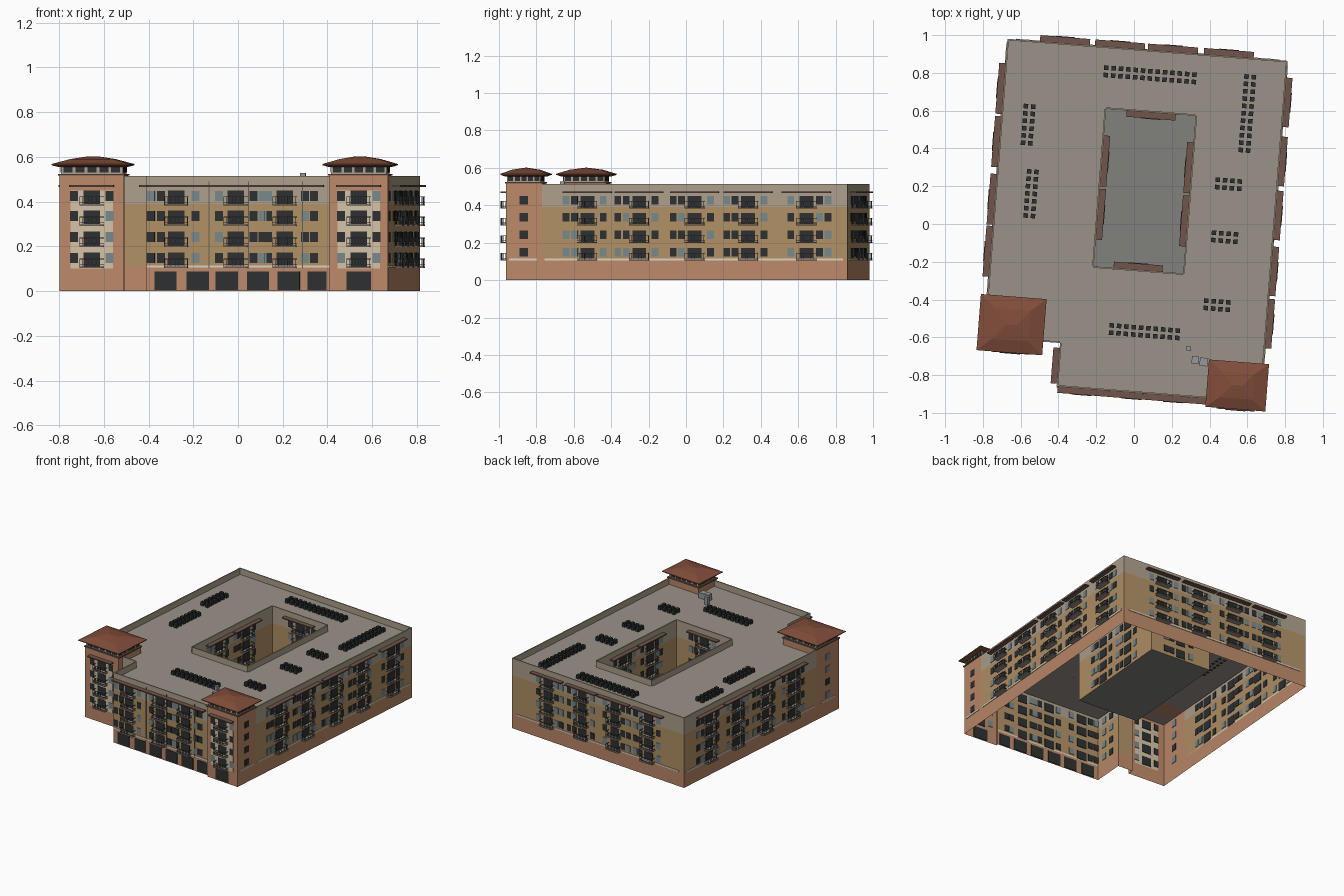
import bpy, bmesh, math, random
from mathutils import Matrix, Vector

if "Cube" in bpy.data.objects:
    bpy.data.objects.remove(bpy.data.objects["Cube"])

random.seed(4)
ROT = Matrix.Rotation(-math.radians(4.5), 4, 'Z')
FLOORS = [0.148, 0.242, 0.336, 0.426]      # window centre heights
ROOF, TOP, BASE, BAND = 0.47, 0.515, 0.11, 0.39
COLORS = {
    'orange': (.50, .25, .14), 'tan': (.44, .28, .13), 'beige': (.42, .35, .26),
    'cream': (.66, .54, .38), 'deck': (.33, .29, .255), 'tile': (.22, .075, .042),
    'dark': (.027, .029, .03), 'glass': (.19, .25, .26), 'trim': (.72, .65, .55),
    'rail': (.12, .115, .11), 'shade': (.16, .09, .07), 'floor': (.22, .22, .2),
    'metal': (.3, .32, .34)}
mats, parts = {}, {}
for k, c in COLORS.items():
    mats[k] = bpy.data.materials.new(k)
    mats[k].diffuse_color = (*c, 1)


def part(name, mat):
    """Get (or start) the mesh that collects one kind of part."""
    if name not in parts:
        parts[name] = (bmesh.new(), mat)
    return parts[name][0]


def quad(bm, pts):
    bm.faces.new([bm.verts.new(p) for p in pts])


def loft(bm, rings):
    """Skin a stack of 4-point rings and cap both ends."""
    vs = [[bm.verts.new(p) for p in r] for r in rings]
    for a, b in zip(vs, vs[1:]):
        for i in range(4):
            j = (i + 1) % 4
            bm.faces.new((a[i], a[j], b[j], b[i]))
    bm.faces.new(vs[0][::-1])
    bm.faces.new(vs[-1])


def rect(u0, u1, v0, v1, z):
    return [(u0, v0, z), (u1, v0, z), (u1, v1, z), (u0, v1, z)]


def box(bm, u0, u1, v0, v1, z0, z1):
    loft(bm, [rect(u0, u1, v0, v1, z0), rect(u0, u1, v0, v1, z1)])


class Face:
    """Places boxes on a wall: a = along wall, o = outward, z = up."""
    def __init__(self, u, v, n):
        self.p, self.n = Vector((u, v)), Vector(n)
        self.t = Vector((-n[1], n[0]))

    def box(self, name, mat, a0, a1, o0, o1, z0, z1):
        q = [self.p + self.t * a + self.n * o for a, o in ((a0, o0), (a1, o1))]
        us, vs = sorted((q[0].x, q[1].x)), sorted((q[0].y, q[1].y))
        box(part(name, mat), *us, *vs, z0, z1)

    def window(self, a, z, w=.036, h=.045, glass=None):
        g = random.random() < .4 if glass is None else glass
        nm, m = ('light_windows', 'glass') if g else ('dark_windows', 'dark')
        self.box(nm, m, a - w / 2, a + w / 2, -.004, .003, z - h / 2, z + h / 2)

    def balcony(self, z, w=.105, d=.036):
        h, r = w / 2, .0016
        self.box('balcony_doors', 'dark', -.037, .037, -.004, .003, z - .037, z + .024)
        z0, z1 = z - .044, z - .006
        self.box('balcony_decks', 'deck', -h, h, 0, d, z0, z0 + .006)
        for zz in (z0 + .012, z1):
            self.box('balcony_rails', 'rail', -h, h, d - 2 * r, d, zz, zz + .003)
            for s in (-h, h - 2 * r):
                self.box('balcony_rails', 'rail', s, s + 2 * r, 0, d, zz, zz + .003)
        for i in range(9):
            a = -h + r + i * (w - 2 * r) / 8
            self.box('balcony_bars', 'rail', a - r / 2, a + r / 2, d - 2 * r, d - r, z0, z1)
        for s in (-h, h - r):
            self.box('balcony_bars', 'rail', s, s + r, d / 2, d / 2 + r, z0, z1)

    def sunshade(self, length, d=.033):
        self.box('sunshades', 'shade', -length / 2, length / 2, 0, d, .466, .474)

    def bay(self, offsets, length):
        for z in FLOORS:
            self.balcony(z)
            for a in offsets:
                self.window(a, z)
        if length:
            self.sunshade(length)


# Outer walls: (start corner, is tower); each runs to the next corner
OUT = [((-.745, -.70), 1), ((-.456, -.70), 1), ((-.456, -.659), 0), ((-.341, -.659), 0),
       ((-.341, -.89), 0), ((.482, -.89), 1), ((.482, -.907), 1), ((.743, -.907), 1),
       ((.743, -.715), 0), ((.743, .925), 0), ((-.745, .925), 0), ((-.745, -.465), 1)]
CU0, CU1, CV0, CV1 = -.195, .28, -.24, .596
YARD = [(CU0, CV0), (CU0, CV1), (CU1, CV1), (CU1, CV0)]


def wall(a, b, bands):
    for name, mat, z0, z1 in bands:
        quad(part(name, mat), [(*a, z0), (*b, z0), (*b, z1), (*a, z1)])


def parapet(a, b):
    """Inner skin and cap of the low wall around the roof."""
    a, b = Vector(a), Vector(b)
    d = (b - a).normalized()
    n = Vector((-d.y, d.x)) * .008
    bm = part('parapet', 'beige')
    quad(bm, [(*(b + n), ROOF), (*(a + n), ROOF), (*(a + n), TOP), (*(b + n), TOP)])
    quad(bm, [(*a, TOP), (*b, TOP), (*(b + n), TOP), (*(a + n), TOP)])


for i, (a, tower) in enumerate(OUT):
    b = OUT[(i + 1) % len(OUT)][0]
    wall(a, b, [('tower_walls', 'orange', 0, TOP)] if tower else
         [('base_walls', 'orange', 0, BASE), ('middle_walls', 'tan', BASE, BAND),
          ('upper_walls', 'beige', BAND, TOP)])
    parapet(a, b)
for i, a in enumerate(YARD):
    b = YARD[(i + 1) % 4]
    wall(a, b, [('courtyard_walls', 'tan', .1, BAND), ('courtyard_upper_walls', 'beige', BAND, TOP)])
    parapet(a, b)

# Flat roof and courtyard floor
for r in [(-.745, -.456, -.70, .925), (-.456, -.341, -.659, .925), (-.341, CU0, -.89, .925),
          (CU0, CU1, -.89, CV0), (CU0, CU1, CV1, .925), (CU1, .743, -.89, .925)]:
    quad(part('flat_roof', 'deck'), rect(*r, ROOF))
quad(part('courtyard_floor', 'floor'), rect(CU0, CU1, CV0, CV1, .1))

# Bays of balconies, windows and sunshades on each side
L, R = (-.115, -.07, .085), (-.085, .07, .115)
for i, v in enumerate((-.47, -.192, .105, .392, .705)):
    Face(.743, v, (1, 0)).bay(R if i == 4 else L, .262)
for i, u in enumerate((-.44, -.148, .133, .43)):
    Face(u, .925, (0, 1)).bay((L, R)[i % 2], .265)
for i, v in enumerate((.66, .378, .072, -.204)):
    Face(-.745, v, (-1, 0)).bay((L, R)[i % 2], .27)
for u, offs in ((-.206, L), (.06, (-.075, .08, .12)), (.28, (-.075, .09, .13))):
    Face(u, -.89, (0, -1)).bay(offs, 0)
Face(.06, -.89, (0, -1)).sunshade(.79)
for v in (.32, .037):
    Face(CU0, v, (1, 0)).bay(L, .27)
    Face(CU1, v, (-1, 0)).bay(R, .27)
Face(.045, CV1, (0, -1)).bay(R, .26)
Face(.04, CV0, (0, 1)).bay(L, .26)
notch = Face(-.341, -.78, (-1, 0))
notch.sunshade(.19)
for z in FLOORS:
    notch.window(-.04, z)
    notch.window(.04, z)

# Light trim line above the base
for u, v, n, w in ((.743, .1, (1, 0), 1.6), (0, .925, (0, 1), 1.4), (-.745, .23, (-1, 0), 1.35),
                   (.07, -.89, (0, -1), .82), (.743, -.815, (1, 0), .15), (-.745, -.58, (-1, 0), .15)):
    Face(u, v, n).box('trim_lines', 'trim', -w / 2, w / 2, 0, .004, .105, .115)

# Garage openings and downpipes on the front
for u, w in ((-.255, .1), (-.11, .1), (.02, .1), (.16, .1), (.297, .1), (.425, .085)):
    Face(u, -.89, (0, -1)).box('garage_doors', 'dark', -w / 2, w / 2, -.004, .003, .006, .088)
Face(.612, -.907, (0, -1)).box('garage_doors', 'dark', -.055, .055, -.004, .003, .006, .088)
for u in (-.06, .118, .36):
    Face(u, -.89, (0, -1)).box('downpipes', 'rail', -.002, .002, 0, .005, .1, .49)

# Corner towers: cream front panel, balconies, belvedere, hipped tile roof
for u0, u1, v0, v1, r in ((-.745, -.456, -.70, -.465, (-.779, -.43, -.731, -.433)),
                          (.482, .743, -.907, -.715, (.452, .771, -.935, -.684))):
    uc, vc = (u0 + u1) / 2, (v0 + v1) / 2
    front = Face(uc, v0, (0, -1))
    front.box('tower_panels', 'cream', -.095, .095, 0, .002, .1, .45)
    front.bay((-.08, .08), .2)
    side = Face(u1, vc, (1, 0)) if u0 > 0 else Face(u0, vc, (-1, 0))
    for z in FLOORS:
        side.window(0, z, w=.045)
    box(part('tower_tops', 'orange'), u0, u1, v0, v1, ROOF, .516)
    box(part('tower_cornices', 'shade'), u0 - .006, u1 + .006, v0 - .006, v1 + .006, .516, .524)
    box(part('belvederes', 'beige'), u0 + .006, u1 - .006, v0 + .006, v1 - .006, .524, .563)
    for f, w in ((Face(uc, v0 + .006, (0, -1)), u1 - u0), (Face(uc, v1 - .006, (0, 1)), u1 - u0),
                 (Face(u0 + .006, vc, (-1, 0)), v1 - v0), (Face(u1 - .006, vc, (1, 0)), v1 - v0)):
        for k in range(-2, 3):
            a = k * w * .185
            f.box('belvedere_openings', 'dark', a - w * .07, a + w * .07, -.003, .002, .53, .556)
    ru, rv = (r[0] + r[1]) / 2, (r[2] + r[3]) / 2
    hu, hv = (r[1] - r[0]) / 2, (r[3] - r[2]) / 2
    loft(part('tower_roofs', 'tile'),
         [rect(ru - hu * s, ru + hu * s, rv - hv * t, rv + hv * t, z) for s, t, z in
          ((.84, .84, .555), (1, 1, .563), (1, 1, .568), (.55, .55, .590), (.18, .02, .601))])

# Rooftop condenser rows: centre, columns, rows
for u, v, nu, nv in ((.023, .794, 13, 2), (.552, .63, 2, 11), (-.60, .48, 2, 6), (-.556, .117, 2, 7),
                     (.482, .249, 4, 2), (.484, -.032, 4, 2), (.472, -.394, 4, 2), (.1, -.564, 10, 2)):
    for i in range(nu):
        for j in range(nv):
            x, y = u + (i - (nu - 1) / 2) * .039, v + (j - (nv - 1) / 2) * .039
            box(part('condensers', 'dark'), x - .012, x + .012, y - .012, y + .012, ROOF, ROOF + .028)

# Ventilation unit beside the right tower
for u, v, s, z in ((.341, -.635, .012, .528), (.38, -.692, .019, .515), (.426, -.699, .022, .51)):
    box(part('vent_unit', 'metal'), u - s, u + s, v - s, v + s, ROOF, z)

# Turn everything to its skewed plan angle and make the objects
for name, (bm, mat) in parts.items():
    bmesh.ops.transform(bm, matrix=ROT, verts=bm.verts)
    me = bpy.data.meshes.new(name)
    bm.to_mesh(me)
    bm.free()
    me.materials.append(mats[mat])
    bpy.context.collection.objects.link(bpy.data.objects.new(name, me))

for m in bpy.data.materials:
    if m.users and not m.is_grease_pencil:
        m.use_nodes = True
        m.node_tree.nodes["Principled BSDF"].inputs["Base Color"].default_value = m.diffuse_color
